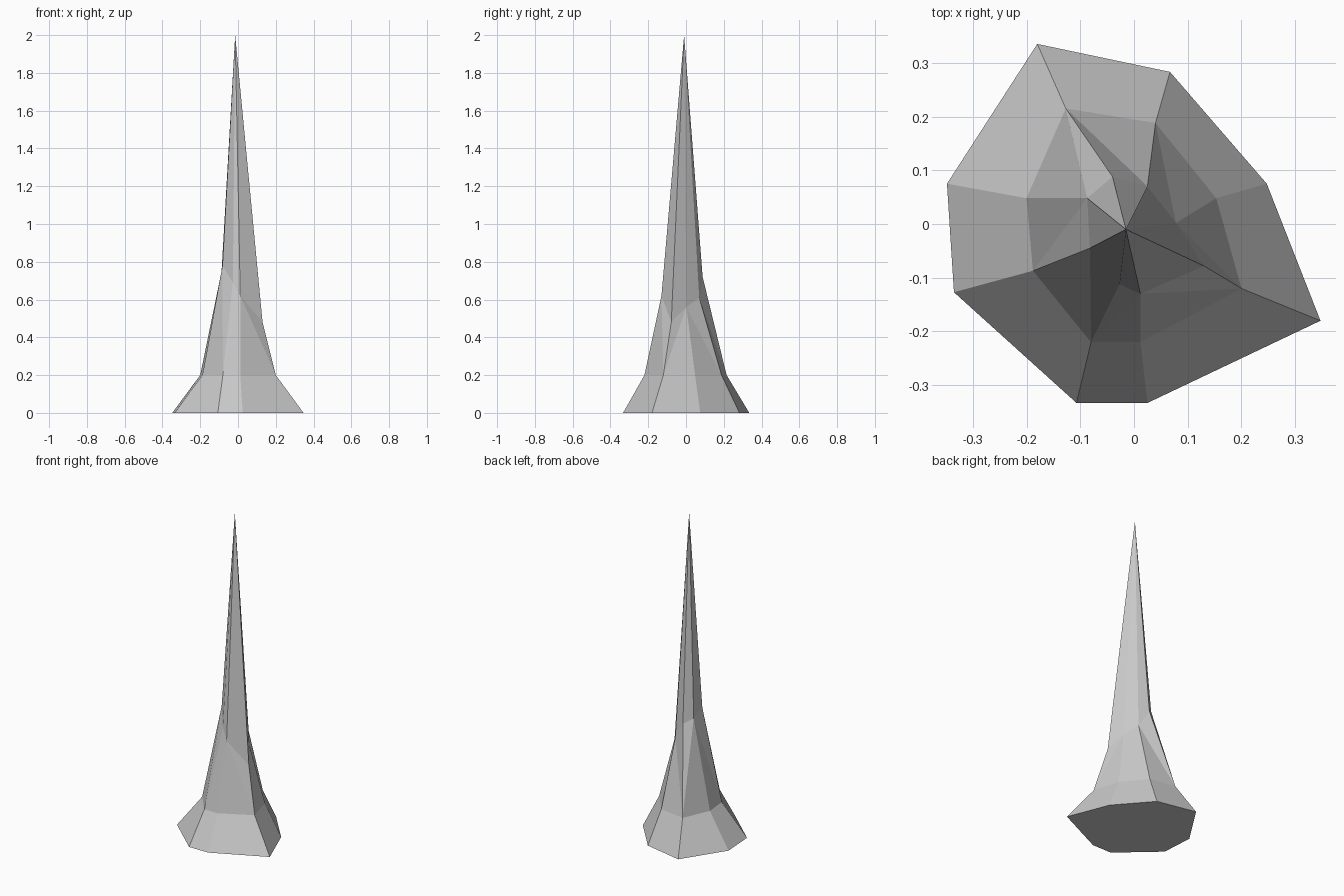
import bpy
import bmesh

default_cube = bpy.data.objects.get("Cube")
if default_cube:
    bpy.data.objects.remove(default_cube, do_unlink=True)

# Grey stone colour
stone = bpy.data.materials.new("grey_stone")
stone.use_nodes = True
colour = (0.58, 0.58, 0.58, 1.0)
stone.diffuse_color = colour
stone.node_tree.nodes["Principled BSDF"].inputs["Base Color"].default_value = colour

# Irregular eight-sided outlines: foot, shoulder and neck
foot_outline = [(-.18, .335), (.067, .283), (.247, .075), (.347, -.18),
                (.025, -.333), (-.107, -.333), (-.335, -.127), (-.348, .075)]
shoulder_outline = [(-.127, .215), (.04, .188), (.153, .048), (.2, -.12),
                    (.012, -.22), (-.08, -.22), (-.188, -.087), (-.2, .048)]
neck_outline = [(-.04, .088), (.025, .07), (.078, .002), (.13, -.078),
                (.012, -.13), (-.027, -.112), (-.082, -.045), (-.087, .048)]
neck_heights = [.72, .61, .56, .48, .62, .69, .78, .75]
backward_creases = {2, 4, 7}


def make_ring(bm, outline, heights):
    return [bm.verts.new((x, y, z)) for (x, y), z in zip(outline, heights)]


bm = bmesh.new()
sides = len(foot_outline)
foot = make_ring(bm, foot_outline, [0.0] * sides)
shoulder = make_ring(bm, shoulder_outline, [0.2] * sides)
neck = make_ring(bm, neck_outline, neck_heights)
tip = bm.verts.new((-.015, -.01, 2.0))

# Flat underside
bm.faces.new(foot)

for i in range(sides):
    j = (i + 1) % sides
    # Flared foot
    bm.faces.new((foot[i], foot[j], shoulder[j], shoulder[i]))
    # Creased facets between shoulder and neck
    if i in backward_creases:
        bm.faces.new((shoulder[i], shoulder[j], neck[i]))
        bm.faces.new((shoulder[j], neck[j], neck[i]))
    else:
        bm.faces.new((shoulder[i], shoulder[j], neck[j]))
        bm.faces.new((shoulder[i], neck[j], neck[i]))
    # Long tapering spike
    bm.faces.new((neck[i], neck[j], tip))

bmesh.ops.recalc_face_normals(bm, faces=bm.faces)
mesh = bpy.data.meshes.new("rock_spike")
bm.to_mesh(mesh)
bm.free()
mesh.materials.append(stone)
spike = bpy.data.objects.new("rock_spike", mesh)
bpy.context.collection.objects.link(spike)
